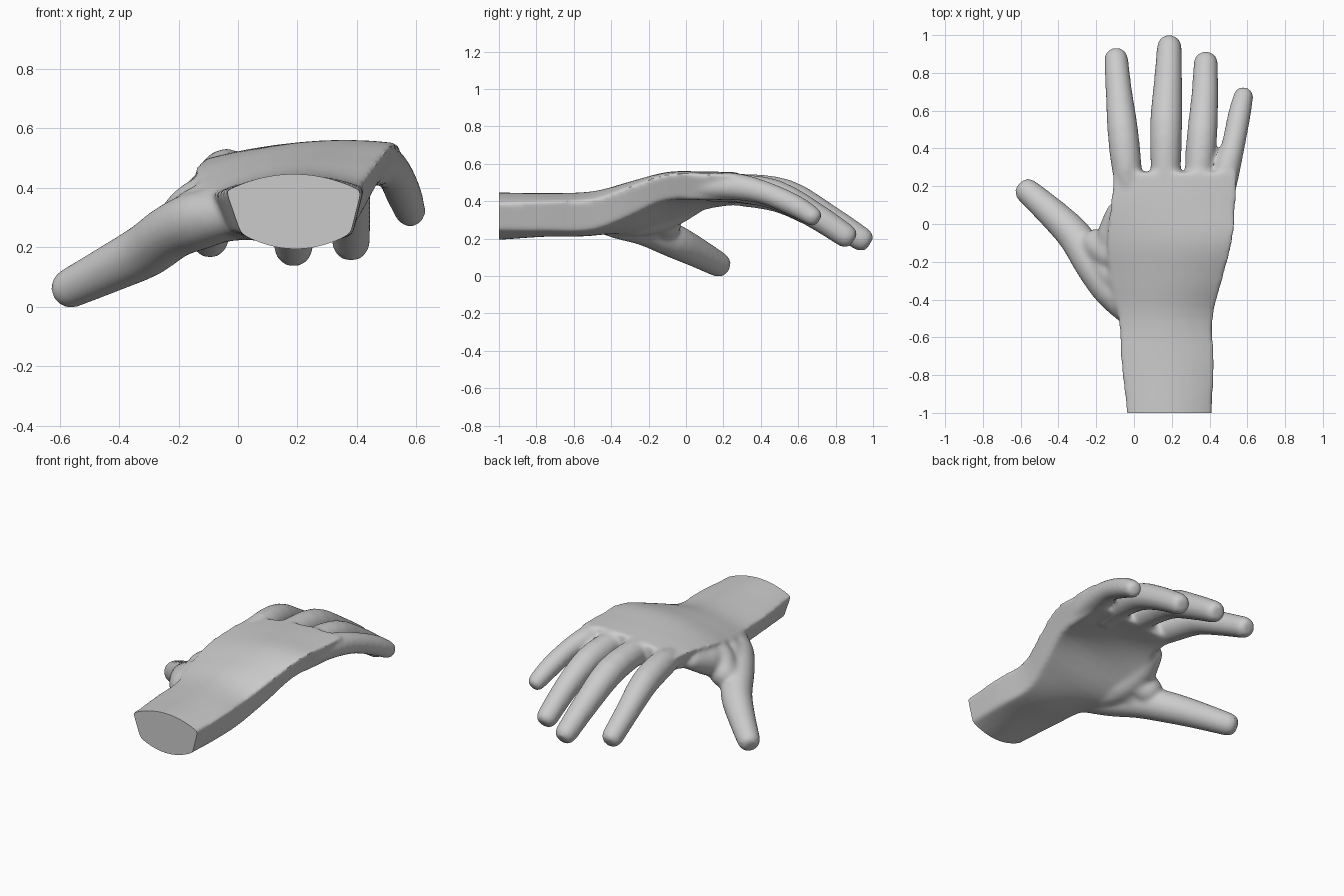
import bpy, bmesh
from math import sin, cos, pi
from mathutils import Vector

if "Cube" in bpy.data.objects:
    bpy.data.objects.remove(bpy.data.objects["Cube"])

bm = bmesh.new()


def loft(rings):
    """Skin a closed solid through rings of equal point count."""
    rows = [[bm.verts.new(p) for p in ring] for ring in rings]
    n = len(rows[0])
    faces = [bm.faces.new((a[i], a[(i + 1) % n], b[(i + 1) % n], b[i]))
             for a, b in zip(rows, rows[1:]) for i in range(n)]
    faces += [bm.faces.new(rows[0][::-1]), bm.faces.new(rows[-1])]
    bmesh.ops.recalc_face_normals(bm, faces=faces)


def refine(rows, steps=4):
    """Smooth in-between rows (Catmull-Rom) for tuples of numbers."""
    out = []
    for i in range(len(rows) - 1):
        a, b, c, d = (rows[max(i - 1, 0)], rows[i], rows[i + 1],
                      rows[min(i + 2, len(rows) - 1)])
        for s in range(steps):
            t = s / steps
            out.append(tuple(
                q + 0.5 * t * (r - p + t * (2 * p - 5 * q + 4 * r - w
                               + t * (3 * (q - r) + w - p)))
                for p, q, r, w in zip(a, b, c, d)))
    return out + [rows[-1]]


def arch(x0, x1, left, mid, right, y, n=8):
    """Parabola through three heights."""
    out = []
    for i in range(n + 1):
        t = i / n
        z = (left * (2 * t - 1) * (t - 1) + mid * 4 * t * (1 - t)
             + right * t * (2 * t - 1))
        out.append(Vector((x0 + (x1 - x0) * t, y, z)))
    return out


def section(y, x0, x1, tl, tm, tr, bl, bmid, br):
    w = x1 - x0
    return (arch(x0, x1, tl, tm, tr, y)
            + arch(x0 + 0.11 * w, x1 - 0.08 * w, bl, bmid, br, y)[::-1])


def digit(path, sides=16):
    """Tapered tube with a blunt domed tip; path holds x, y, z, radius."""
    path = refine(path, 3)
    pts = [Vector(p[:3]) for p in path]
    rad = [p[3] for p in path]
    end = (pts[-1] - pts[-2]).normalized()
    tip, r = pts[-1], rad[-1]
    for along, shrink in ((0.4, 0.88), (0.7, 0.6)):
        pts.append(tip + end * r * along)
        rad.append(r * shrink)
    rings = []
    for i, p in enumerate(pts):
        d = (pts[min(i + 1, len(pts) - 1)] - pts[max(i - 1, 0)]).normalized()
        side = d.cross(Vector((0, 0, 1))).normalized()
        up = side.cross(d)
        rings.append([p + (side * cos(2 * pi * k / sides)
                           + up * sin(2 * pi * k / sides)) * rad[i]
                      for k in range(sides)])
    loft(rings)


# wrist and palm: y, left x, right x, three top heights, three bottom heights
loft([section(*s) for s in refine([
    (-1.08, -.03, .41, .39, .445, .39, .245, .193, .245),
    (-1.00, -.04, .415, .39, .447, .39, .245, .193, .245),
    (-.75, -.07, .425, .385, .443, .40, .25, .21, .24),
    (-.50, -.085, .42, .385, .452, .41, .24, .215, .245),
    (-.30, -.125, .47, .415, .50, .48, .22, .26, .32),
    (-.10, -.145, .522, .46, .546, .545, .27, .36, .405),
    (.10, -.128, .542, .49, .553, .547, .35, .40, .405),
    (.275, -.112, .548, .495, .55, .545, .38, .395, .41)])])

# thumb, then the fleshy web that ties it to the palm
digit([(.02, -.52, .31, .06), (-.11, -.36, .295, .098), (-.215, -.22, .257, .096),
       (-.308, -.07, .19, .093), (-.425, .05, .13, .082), (-.568, .177, .06, .068)])
digit([(.0, -.5, .31, .07), (-.07, -.28, .31, .10), (-.11, -.1, .345, .095),
       (-.085, .06, .405, .065)])
digit([(-.04, -.2, .37, .085), (-.13, -.15, .335, .095), (-.2, -.105, .275, .085)])
digit([(-.04, -.34, .35, .07), (-.11, -.27, .325, .09), (-.17, -.2, .285, .09)])

# four fingers, index to little
for f in (
    [(-.02, .12, .44, .05), (-.037, .28, .453, .079), (-.06, .50, .42, .082),
     (-.08, .70, .32, .071), (-.095, .878, .223, .064)],
    [(.165, .12, .465, .07), (.168, .28, .468, .08), (.17, .53, .434, .086),
     (.18, .75, .315, .076), (.187, .943, .195, .066)],
    [(.335, .12, .465, .07), (.345, .28, .468, .077), (.361, .48, .434, .081),
     (.375, .68, .33, .072), (.38, .857, .213, .065)],
    [(.455, .08, .475, .06), (.484, .26, .478, .073), (.526, .42, .445, .063),
     (.558, .58, .377, .061), (.58, .68, .317, .053)],
):
    digit(f)

mesh = bpy.data.meshes.new("hand")
bm.to_mesh(mesh)
bm.free()
hand = bpy.data.objects.new("hand", mesh)
bpy.context.collection.objects.link(hand)
bpy.context.view_layer.objects.active = hand
hand.select_set(True)

# fuse the parts into one skin and soften the joins
remesh = hand.modifiers.new("fuse", 'REMESH')
remesh.mode = 'VOXEL'
remesh.voxel_size = 0.01
soften = hand.modifiers.new("soften", 'SMOOTH')
soften.factor = 0.5
soften.iterations = 22
for name in ("fuse", "soften"):
    bpy.ops.object.modifier_apply(modifier=name)

# flat cut at the wrist
bm = bmesh.new()
bm.from_mesh(hand.data)
cut = bmesh.ops.bisect_plane(bm, geom=bm.verts[:] + bm.edges[:] + bm.faces[:],
                             plane_co=(0, -1, 0), plane_no=(0, 1, 0),
                             clear_inner=True)
rim = [e for e in cut["geom_cut"] if isinstance(e, bmesh.types.BMEdge)]
bmesh.ops.contextual_create(bm, geom=rim)
bmesh.ops.recalc_face_normals(bm, faces=bm.faces)
bm.to_mesh(hand.data)
bm.free()
bpy.ops.object.shade_smooth_by_angle()
